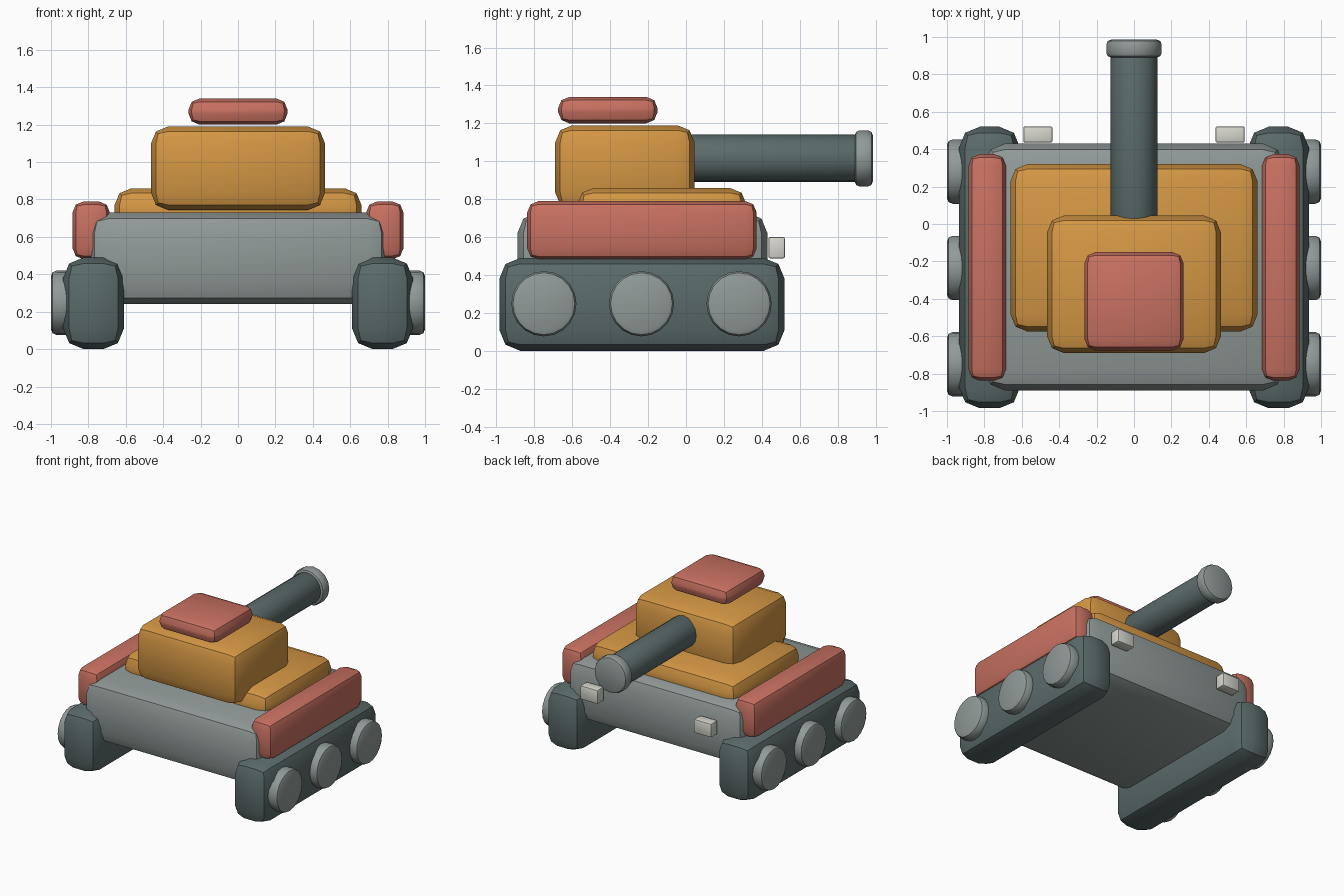
import bpy, math

if "Cube" in bpy.data.objects:
    bpy.data.objects.remove(bpy.data.objects["Cube"])


def material(name, rgb):
    m = bpy.data.materials.new(name)
    m.diffuse_color = (*rgb, 1.0)
    m.use_nodes = True
    m.node_tree.nodes["Principled BSDF"].inputs["Base Color"].default_value = m.diffuse_color
    return m


GREY = material("hull grey", (0.28, 0.325, 0.315))
DARK = material("dark slate", (0.105, 0.145, 0.145))
ORANGE = material("ochre orange", (0.66, 0.31, 0.058))
RED = material("brick red", (0.58, 0.165, 0.12))
WHITE = material("lamp white", (0.68, 0.68, 0.62))


def finish(obj, name, mat, bevel):
    """Rounded two-step bevel, smooth except at sharp edges."""
    obj.name = obj.data.name = name
    obj.data.materials.append(mat)
    mod = obj.modifiers.new("Bevel", 'BEVEL')
    mod.width = bevel
    mod.segments = 2
    mod.limit_method = 'ANGLE'
    mod.angle_limit = math.radians(40)
    bpy.ops.object.modifier_apply(modifier=mod.name)
    bpy.ops.object.shade_smooth_by_angle(angle=math.radians(30))
    return obj


def block(name, x, y, z, bevel, mat):
    """Bevelled box from (min, max) ranges."""
    centre = [(a + b) / 2 for a, b in (x, y, z)]
    bpy.ops.mesh.primitive_cube_add(size=1, location=centre)
    obj = bpy.context.object
    obj.scale = [b - a for a, b in (x, y, z)]
    bpy.ops.object.transform_apply(location=False, rotation=False, scale=True)
    return finish(obj, name, mat, bevel)


def rod(name, centre, radius, length, axis, sides, bevel, mat):
    """Bevelled cylinder along the x or y axis."""
    rot = (0, math.pi / 2, 0) if axis == 'x' else (math.pi / 2, 0, 0)
    bpy.ops.mesh.primitive_cylinder_add(vertices=sides, radius=radius, depth=length,
                                        location=centre, rotation=rot)
    return finish(bpy.context.object, name, mat, bevel)


# Body
block("hull", (-0.80, 0.80), (-0.89, 0.43), (0.24, 0.73), 0.11, GREY)
block("turret_base", (-0.66, 0.66), (-0.575, 0.32), (0.62, 0.86), 0.09, ORANGE)
block("turret", (-0.465, 0.465), (-0.69, 0.045), (0.745, 1.19), 0.09, ORANGE)
block("hatch", (-0.265, 0.265), (-0.675, -0.15), (1.20, 1.34), 0.06, RED)

# Gun
rod("barrel", (0, 0.40, 1.015), 0.125, 1.0, 'y', 16, 0.01, DARK)
rod("muzzle_ring", (0, 0.938, 1.015), 0.148, 0.095, 'y', 16, 0.025, GREY)

# Running gear, side armour and rear lamps on both sides
for side, s in (("left", -1), ("right", 1)):
    def span(a, b):
        return tuple(sorted((s * a, s * b)))
    block(side + "_track", span(0.61, 0.935), (-0.985, 0.52), (0.0, 0.49), 0.11, DARK)
    block(side + "_side_armour", span(0.685, 0.885), (-0.838, 0.373), (0.48, 0.79), 0.06, RED)
    block(side + "_rear_lamp", span(0.435, 0.592), (0.435, 0.522), (0.487, 0.60), 0.01, WHITE)
    for i, y in enumerate((-0.75, -0.235, 0.28)):
        rod(f"{side}_wheel_{i + 1}", (s * 0.94, y, 0.248), 0.172, 0.12, 'x', 20, 0.03, GREY)
